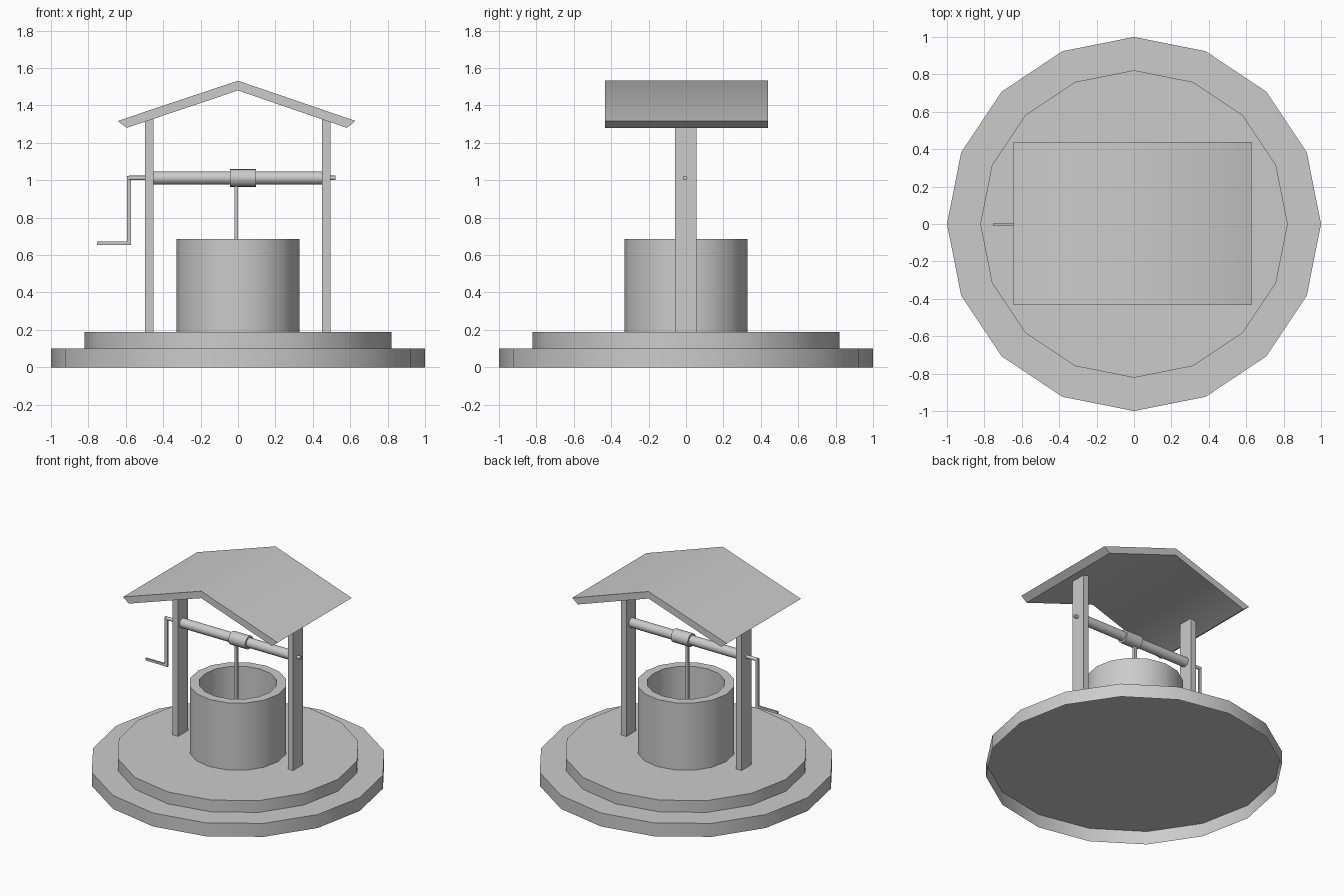
import bpy, bmesh, math
from mathutils import Matrix, Vector

if "Cube" in bpy.data.objects:
    bpy.data.objects.remove(bpy.data.objects["Cube"], do_unlink=True)

GREY = (0.6, 0.6, 0.6, 1)
grey = bpy.data.materials.new("plain grey")
grey.use_nodes = True
grey.diffuse_color = GREY
grey.node_tree.nodes["Principled BSDF"].inputs["Base Color"].default_value = GREY

AXLE_Y, AXLE_Z = -0.005, 1.012


def finish(name, bm, angle=30):
    """Turn a bmesh into a shaded object."""
    mesh = bpy.data.meshes.new(name)
    bm.to_mesh(mesh)
    bm.free()
    mesh.materials.append(grey)
    obj = bpy.data.objects.new(name, mesh)
    bpy.context.collection.objects.link(obj)
    bpy.ops.object.select_all(action="DESELECT")
    obj.select_set(True)
    bpy.context.view_layer.objects.active = obj
    bpy.ops.object.shade_smooth_by_angle(angle=math.radians(angle))
    return obj


def lathe(name, section, closed, sides=16):
    """Turn a section of (radius, height) points about the upright axis."""
    bm = bmesh.new()
    loops = [[bm.verts.new((r * math.cos(i * math.tau / sides),
                            r * math.sin(i * math.tau / sides), z))
              for i in range(sides)] for r, z in section]
    pairs = list(zip(loops, loops[1:]))
    if closed:
        pairs.append((loops[-1], loops[0]))
    for a, b in pairs:
        for i in range(sides):
            j = (i + 1) % sides
            bm.faces.new((a[i], a[j], b[j], b[i]))
    return finish(name, bm)


def rod(name, start, end, radius, sides=16):
    """Solid cylinder between two points."""
    start, end = Vector(start), Vector(end)
    axis = end - start
    bm = bmesh.new()
    place = Matrix.Translation((start + end) / 2) @ axis.to_track_quat("Z", "Y").to_matrix().to_4x4()
    bmesh.ops.create_cone(bm, cap_ends=True, segments=sides, radius1=radius, radius2=radius,
                          depth=axis.length, matrix=place @ Matrix.Rotation(math.pi / 2, 4, "Z"))
    return finish(name, bm)


def extrude_profile(name, points, y0, y1, angle=30):
    """Outline in the xz plane, pulled along y."""
    bm = bmesh.new()
    face = bm.faces.new([bm.verts.new((x, y0, z)) for x, z in points])
    out = bmesh.ops.extrude_face_region(bm, geom=[face], use_keep_orig=True)
    moved = [g for g in out["geom"] if isinstance(g, bmesh.types.BMVert)]
    bmesh.ops.translate(bm, verts=moved, vec=(0, y1 - y0, 0))
    bmesh.ops.recalc_face_normals(bm, faces=bm.faces)
    return finish(name, bm, angle)


def bar(name, x0, x1, z0, z1, depth):
    """Rectangular bar centred on the axle line."""
    return extrude_profile(name, [(x0, z0), (x1, z0), (x1, z1), (x0, z1)],
                           AXLE_Y - depth / 2, AXLE_Y + depth / 2)


# Stepped base: hollow lower step, open underneath, and the disc on it
lathe("lower_step", [(1.0, 0), (1.0, 0.10), (0.82, 0.10)], closed=False)
rod("upper_step", (0, 0, 0.10), (0, 0, 0.188), 0.822)

# Well wall
lathe("well_wall", [(0.33, 0.188), (0.33, 0.687), (0.264, 0.687), (0.264, 0.188)], closed=True)

# Posts, cut at the top to follow the roof
for name, x0, x1 in (("right_post", -0.497, -0.453), ("left_post", 0.45, 0.494)):
    top = [(x, 1.48 - 0.33 * abs(x)) for x in (x1, x0)]
    extrude_profile(name, [(x0, 0.188), (x1, 0.188)] + top, -0.058, 0.057)

# Gabled roof
extrude_profile("roof", [(-0.643, 1.317), (0, 1.532), (0.628, 1.317),
                         (0.582, 1.28), (0, 1.48), (-0.595, 1.28)],
                -0.432, 0.439, angle=40)

# Winding axle, collar and the thin shaft through both posts
for name, x0, x1, radius in (("axle", -0.453, 0.45, 0.035),
                             ("collar", -0.043, 0.095, 0.048),
                             ("shaft", -0.583, 0.522, 0.012)):
    rod(name, (x0, AXLE_Y, AXLE_Z), (x1, AXLE_Y, AXLE_Z), radius)

# Rope and crank
bar("rope", -0.02, 0.001, 0.35, AXLE_Z - 0.03, 0.02)
bar("crank_arm", -0.594, -0.572, 0.653, 1.022, 0.014)
bar("crank_handle", -0.754, -0.594, 0.655, 0.672, 0.013)
